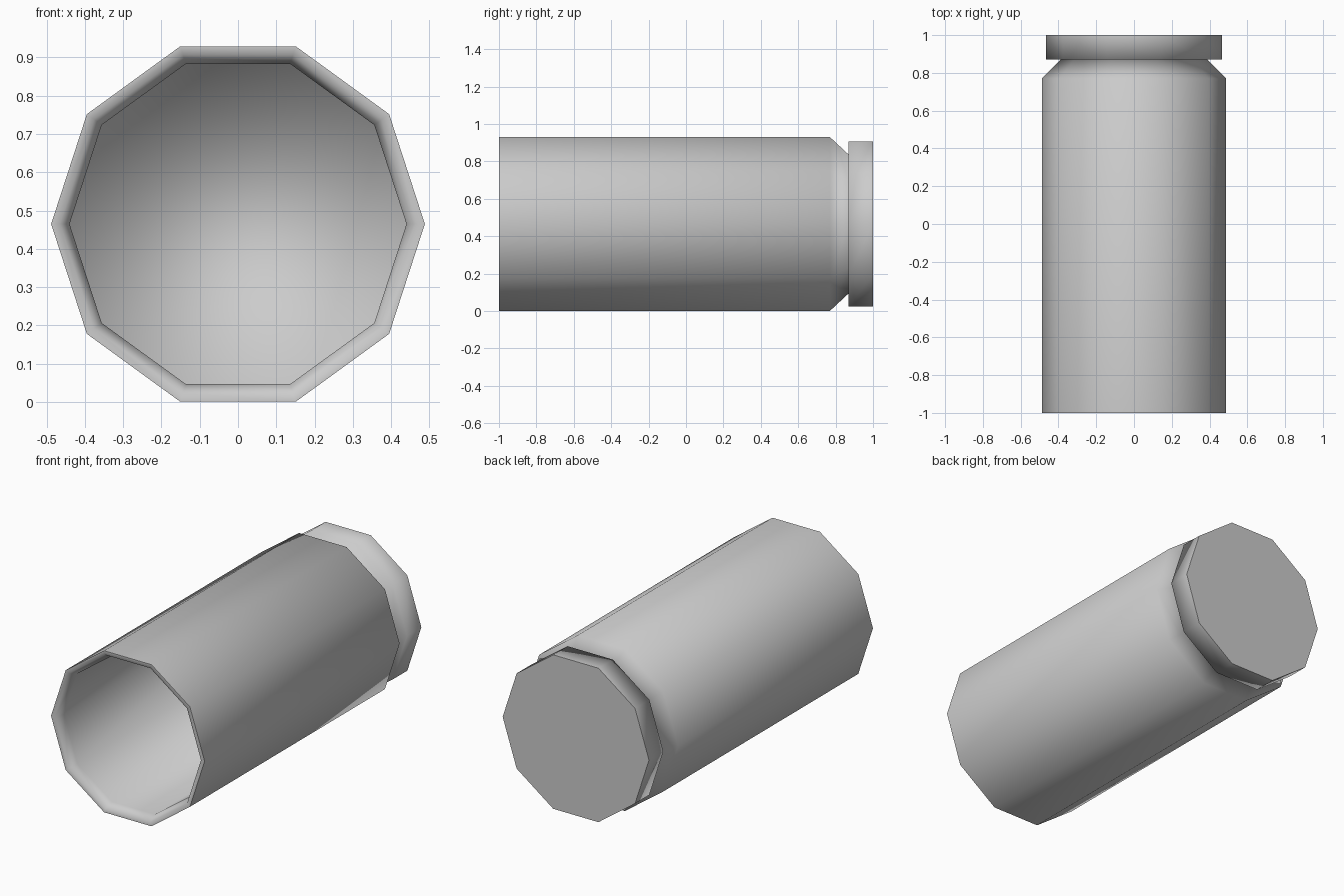
import bpy, bmesh, math

cube = bpy.data.objects.get("Cube")
if cube:
    bpy.data.objects.remove(cube, do_unlink=True)

SIDES = 10
CENTRE_Z = 0.465

metal = bpy.data.materials.new("plain_grey")
metal.use_nodes = True
grey = (0.6, 0.6, 0.6, 1)
metal.diffuse_color = grey
metal.node_tree.nodes["Principled BSDF"].inputs["Base Color"].default_value = grey


def lathe(name, profile, cap_start=False, cap_end=False, sharp_rings=()):
    """Revolve (radius, y) points about the y axis into a ten-sided shell."""
    bm = bmesh.new()
    rings = []
    for r, y in profile:
        rings.append([bm.verts.new((r * math.cos(a), y, CENTRE_Z + r * math.sin(a)))
                      for a in (math.tau * i / SIDES for i in range(SIDES))])
    for a, b in zip(rings, rings[1:]):
        for i in range(SIDES):
            j = (i + 1) % SIDES
            bm.faces.new((a[i], a[j], b[j], b[i]))
    if cap_start:
        bm.faces.new(rings[0])
    if cap_end:
        bm.faces.new(rings[-1][::-1])
    for f in bm.faces:
        f.smooth = True
    for k in sharp_rings:
        for i in range(SIDES):
            bm.edges.get((rings[k][i], rings[k][(i + 1) % SIDES])).smooth = False
    bmesh.ops.recalc_face_normals(bm, faces=bm.faces)
    mesh = bpy.data.meshes.new(name)
    bm.to_mesh(mesh)
    bm.free()
    mesh.materials.append(metal)
    obj = bpy.data.objects.new(name, mesh)
    bpy.context.collection.objects.link(obj)
    return obj


# One closed skin: bore floor, bore wall, lip, tube, shoulder, groove, base rim
lathe("hollow_casing", [
    (0.44, 0.77), (0.44, -0.95), (0.465, -1.0), (0.488, -1.0),
    (0.488, 0.77), (0.39, 0.87), (0.465, 0.87), (0.465, 1.0),
], cap_start=True, cap_end=True, sharp_rings=(3, 7))
